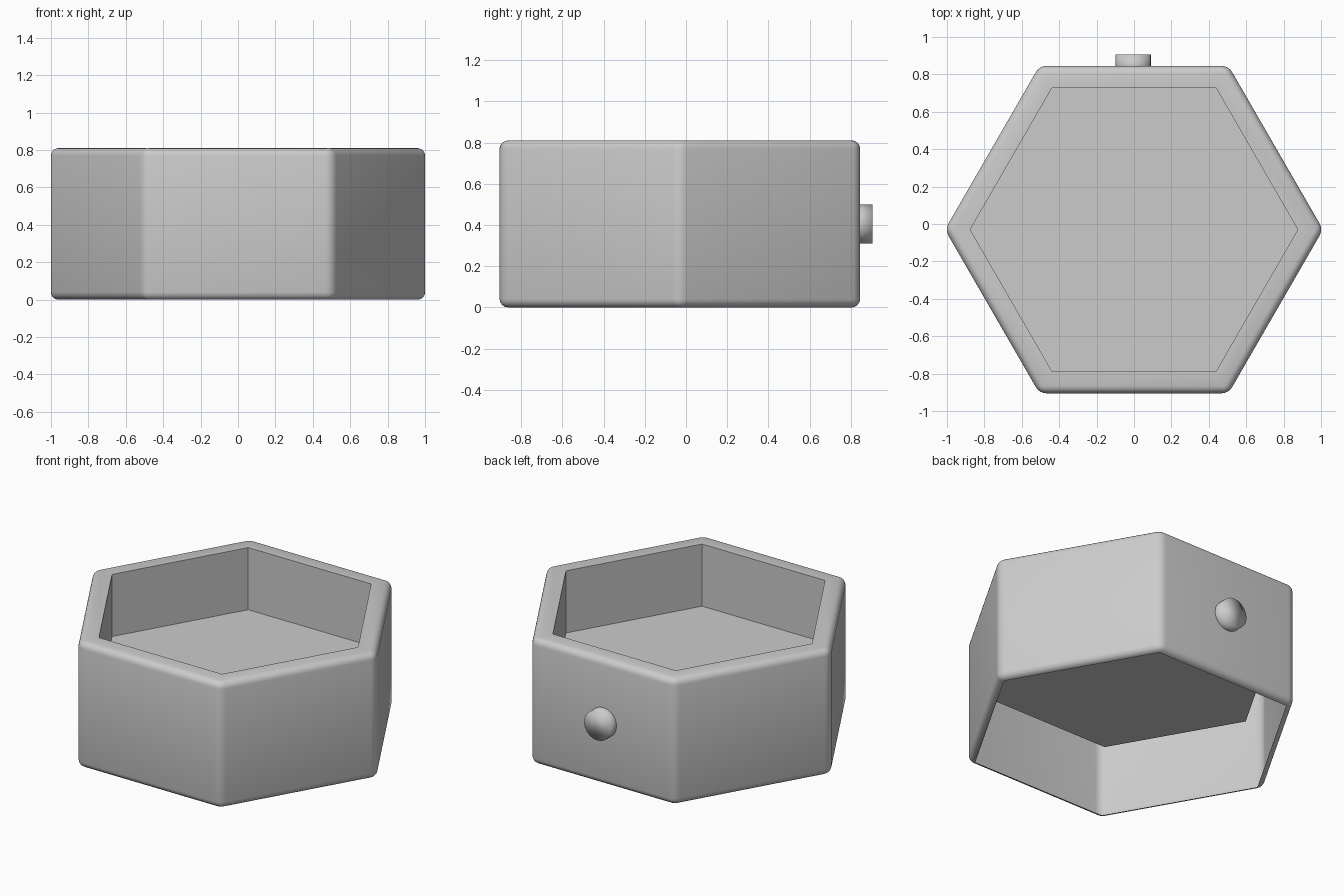
import bpy, bmesh, math
from mathutils import Matrix

if "Cube" in bpy.data.objects:
    bpy.data.objects.remove(bpy.data.objects["Cube"])

HEIGHT, RADIUS, BEVEL, Y0 = 0.81, 1.011, 0.04, -0.03
INNER_R, FLOOR_Z = 0.862, 0.41


def cap(bm, sign):
    return max((f for f in bm.faces if len(f.verts) == 6),
               key=lambda f: sign * f.calc_center_median().z)


def add_object(name, bm):
    mesh = bpy.data.meshes.new(name)
    bm.to_mesh(mesh)
    bm.free()
    ob = bpy.data.objects.new(name, mesh)
    bpy.context.collection.objects.link(ob)
    bpy.ops.object.select_all(action='DESELECT')
    ob.select_set(True)
    bpy.context.view_layer.objects.active = ob
    return ob


# Hexagonal tray: rounded outer shell
bm = bmesh.new()
bmesh.ops.create_cone(bm, cap_ends=True, segments=6, radius1=RADIUS,
                      radius2=RADIUS, depth=HEIGHT,
                      matrix=Matrix.Translation((0, Y0, HEIGHT / 2)) @ Matrix.Rotation(0, 4, 'Z'))
# Put corners on the x axis
if max(v.co.x for v in bm.verts) < RADIUS * 0.95:
    bmesh.ops.rotate(bm, verts=bm.verts, cent=(0, Y0, 0),
                     matrix=Matrix.Rotation(math.radians(30), 3, 'Z'))
bmesh.ops.bevel(bm, geom=bm.edges[:], offset=BEVEL, segments=4,
                profile=0.5, affect='EDGES')

# Recess with floor, sunk from the top face
top = cap(bm, 1)
top_r = max(abs(v.co.x) for v in top.verts)
bmesh.ops.inset_individual(bm, faces=[top],
                           thickness=(top_r - INNER_R) * math.cos(math.pi / 6))
top = cap(bm, 1)
top = min((f for f in bm.faces if len(f.verts) == 6 and f.calc_center_median().z > HEIGHT / 2),
          key=lambda f: f.calc_area())
floor = bmesh.ops.extrude_discrete_faces(bm, faces=[top])['faces'][0]
for v in floor.verts:
    v.co.z = FLOOR_Z

# Open underside
bmesh.ops.delete(bm, geom=[cap(bm, -1)], context='FACES')
add_object("hexagonal_tray", bm)
bpy.ops.object.shade_smooth_by_angle(angle=math.radians(35))

# Round button on the back wall
bm = bmesh.new()
bmesh.ops.create_cone(bm, cap_ends=True, segments=20, radius1=0.095,
                      radius2=0.095, depth=0.115,
                      matrix=Matrix.Translation((-0.003, 0.8475, 0.405))
                      @ Matrix.Rotation(math.pi / 2, 4, 'X'))
add_object("back_button", bm)
bpy.ops.object.shade_smooth()
